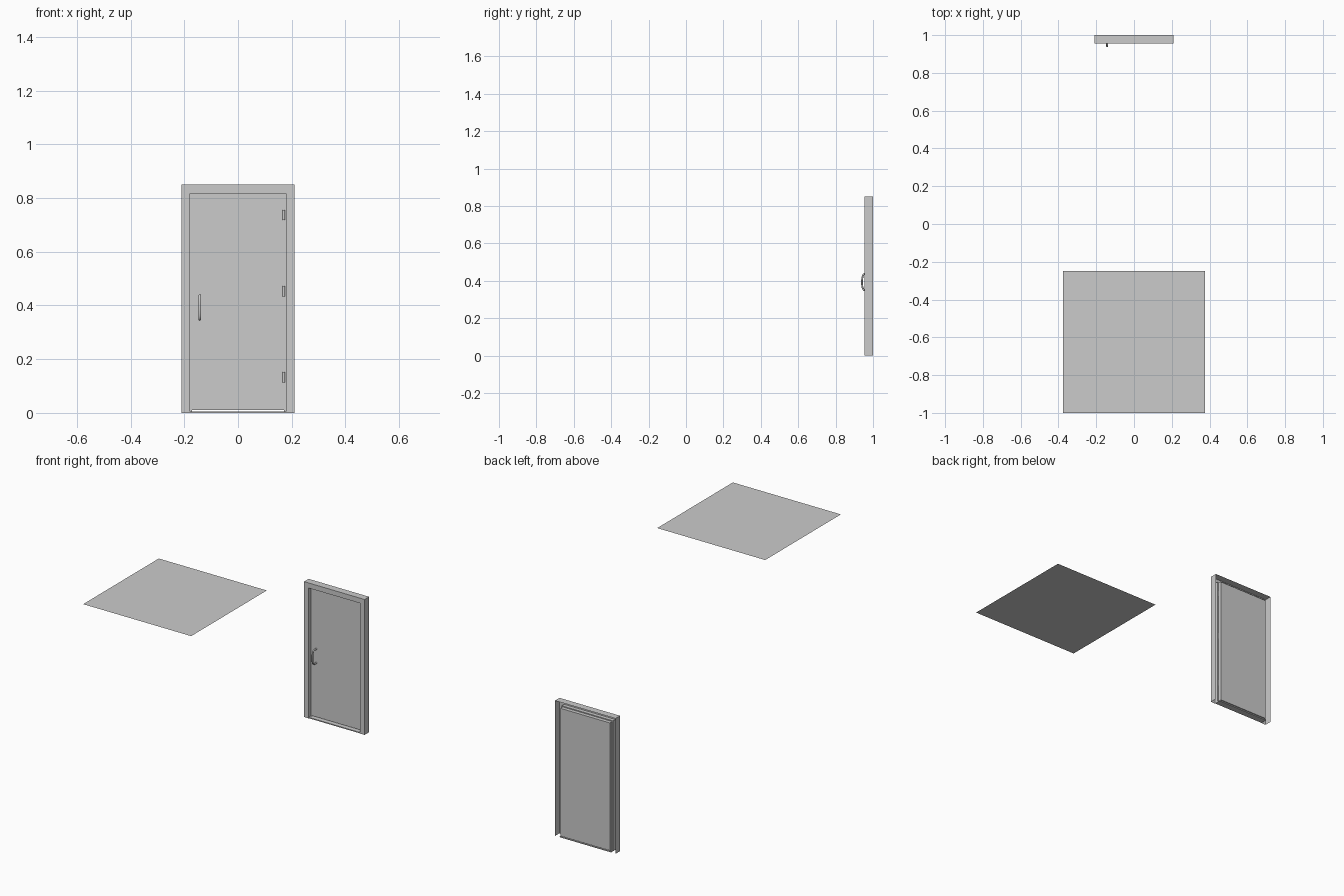
import bpy, math

if "Cube" in bpy.data.objects:
    bpy.data.objects.remove(bpy.data.objects["Cube"])


def mesh_object(name, verts, faces):
    me = bpy.data.meshes.new(name)
    me.from_pydata(verts, [], faces)
    ob = bpy.data.objects.new(name, me)
    bpy.context.collection.objects.link(ob)
    return ob


def box(name, x0, x1, y0, y1, z0, z1):
    v = [(x, y, z) for x in (x0, x1) for y in (y0, y1) for z in (z0, z1)]
    f = [(0, 1, 3, 2), (4, 6, 7, 5), (0, 4, 5, 1), (2, 3, 7, 6), (0, 2, 6, 4), (1, 5, 7, 3)]
    return mesh_object(name, v, f)


# Flat panel hanging overhead in front of the door
P, H = 0.375, 1.411
mesh_object("overhead_panel", [(-P, -1, H), (P, -1, H), (P, -0.25, H), (-P, -0.25, H)], [(0, 1, 2, 3)])

# Sheet-metal door frame: open channel profile (inset, y) swept up, over and down
W, T = 0.21, 0.85
profile = [(0, 1.0), (0, 0.955), (0.032, 0.955), (0.032, 0.978), (0.038, 0.978), (0.038, 1.0)]
verts, faces = [], []
for u, y in profile:
    x, z = W - u, T - u
    verts += [(-x, y, 0), (-x, y, z), (x, y, z), (x, y, 0)]
for i in range(len(profile) - 1):
    for j in range(3):
        a = i * 4 + j
        faces.append((a, a + 4, a + 5, a + 1))
mesh_object("door_frame", verts, faces)

# Door leaf and threshold
box("door_leaf", -0.172, 0.172, 0.979, 0.999, 0.01, 0.811)
box("threshold", -0.178, 0.178, 0.957, 0.998, 0.0, 0.006)

# Hinge knuckles
for i, z in enumerate((0.133, 0.453, 0.737)):
    bpy.ops.mesh.primitive_cylinder_add(vertices=16, radius=0.005, depth=0.038,
                                        location=(0.17, 0.976, z))
    bpy.context.object.name = f"hinge_{i + 1}"
    bpy.ops.object.shade_smooth_by_angle(angle=math.radians(40))

# Curved pull handle
cu = bpy.data.curves.new("pull_handle", "CURVE")
cu.dimensions = "3D"
cu.bevel_depth = 0.005
cu.bevel_resolution = 3
sp = cu.splines.new("POLY")
path = [(0.979, 0.437)]
for i in range(13):
    t = math.pi * i / 12
    path.append((0.958 - 0.017 * math.sin(t) ** 0.7 if 0 < i < 12 else 0.958,
                 0.393 + 0.044 * math.cos(t)))
path.append((0.979, 0.349))
sp.points.add(len(path) - 1)
for p, (y, z) in zip(sp.points, path):
    p.co = (-0.142, y, z, 1)
handle = bpy.data.objects.new("pull_handle", cu)
bpy.context.collection.objects.link(handle)
bpy.ops.object.select_all(action="DESELECT")
handle.select_set(True)
bpy.context.view_layer.objects.active = handle
bpy.ops.object.convert(target="MESH")
bpy.ops.object.shade_smooth_by_angle(angle=math.radians(40))
